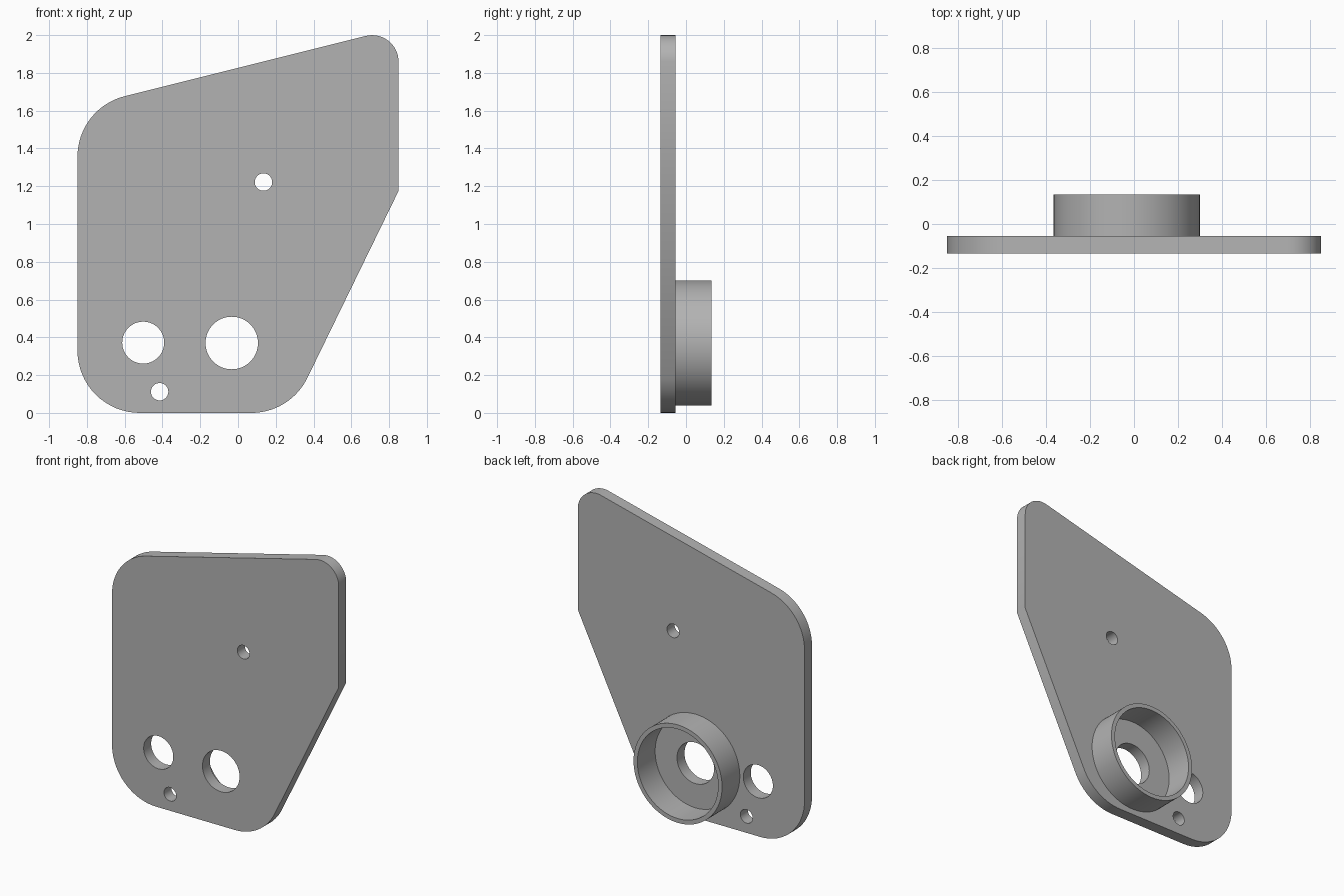
import bpy, bmesh
from math import cos, sin, pi, tan
from mathutils import Vector

cube = bpy.data.objects.get("Cube")
if cube:
    bpy.data.objects.remove(cube)

grey = bpy.data.materials.new("plain grey")
grey.use_nodes = True
colour = (0.45, 0.45, 0.45, 1)
grey.diffuse_color = colour
grey.node_tree.nodes["Principled BSDF"].inputs["Base Color"].default_value = colour


def circle(x, z, radius, steps=64):
    """Loop of points around a centre."""
    return [Vector((x + radius * cos(2 * pi * i / steps),
                    z + radius * sin(2 * pi * i / steps))) for i in range(steps)]


def rounded(corners, steps=16):
    """Polygon outline with an arc of the given radius at each corner."""
    loop = []
    for i, (x, z, radius) in enumerate(corners):
        p = Vector((x, z))
        if not radius:
            loop.append(p)
            continue
        before = (Vector(corners[i - 1][:2]) - p).normalized()
        after = (Vector(corners[(i + 1) % len(corners)][:2]) - p).normalized()
        half = before.angle(after) / 2
        start = p + before * radius / tan(half)
        centre = p + (before + after).normalized() * radius / sin(half)
        arm = start - centre
        side = -before
        turn = pi - 2 * half
        for k in range(steps + 1):
            a = turn * k / steps
            loop.append(centre + arm * cos(a) + side * radius * sin(a))
    return loop


def extruded(name, loops, y_front, y_back):
    """Solid from an outline and its holes, extruded along y."""
    bm = bmesh.new()
    edges = []
    for loop in loops:
        verts = [bm.verts.new((p.x, y_front, p.y)) for p in loop]
        edges += [bm.edges.new((v, verts[i - 1])) for i, v in enumerate(verts)]
    bmesh.ops.triangle_fill(bm, use_beauty=True, use_dissolve=False, edges=edges)
    grown = bmesh.ops.extrude_face_region(bm, geom=bm.faces[:], use_keep_orig=True)
    moved = [g for g in grown["geom"] if isinstance(g, bmesh.types.BMVert)]
    bmesh.ops.translate(bm, vec=(0, y_back - y_front, 0), verts=moved)
    bmesh.ops.recalc_face_normals(bm, faces=bm.faces[:])
    mesh = bpy.data.meshes.new(name)
    bm.to_mesh(mesh)
    bm.free()
    mesh.materials.append(grey)
    obj = bpy.data.objects.new(name, mesh)
    bpy.context.collection.objects.link(obj)
    bpy.ops.object.select_all(action="DESELECT")
    obj.select_set(True)
    bpy.context.view_layer.objects.active = obj
    bpy.ops.object.shade_smooth_by_angle(angle=pi / 6)
    return obj


# Mounting plate: rounded outline with a bore, a side hole and two screw holes
bore = (-0.033, 0.37)
outline = rounded([(-0.85, 0, 0.33), (0.277, 0, 0.33), (0.85, 1.175, 0),
                   (0.85, 2.039, 0.14), (-0.85, 1.614, 0.33)])
holes = [circle(*bore, 0.139), circle(-0.502, 0.372, 0.111),
         circle(-0.415, 0.112, 0.046), circle(0.135, 1.222, 0.046)]
extruded("mounting_plate", [outline] + holes, -0.135, -0.055)

# Thin collar standing on the back, around the bore
extruded("bearing_collar", [circle(*bore, 0.332, 96), circle(*bore, 0.303, 96)],
         -0.055, 0.135)
